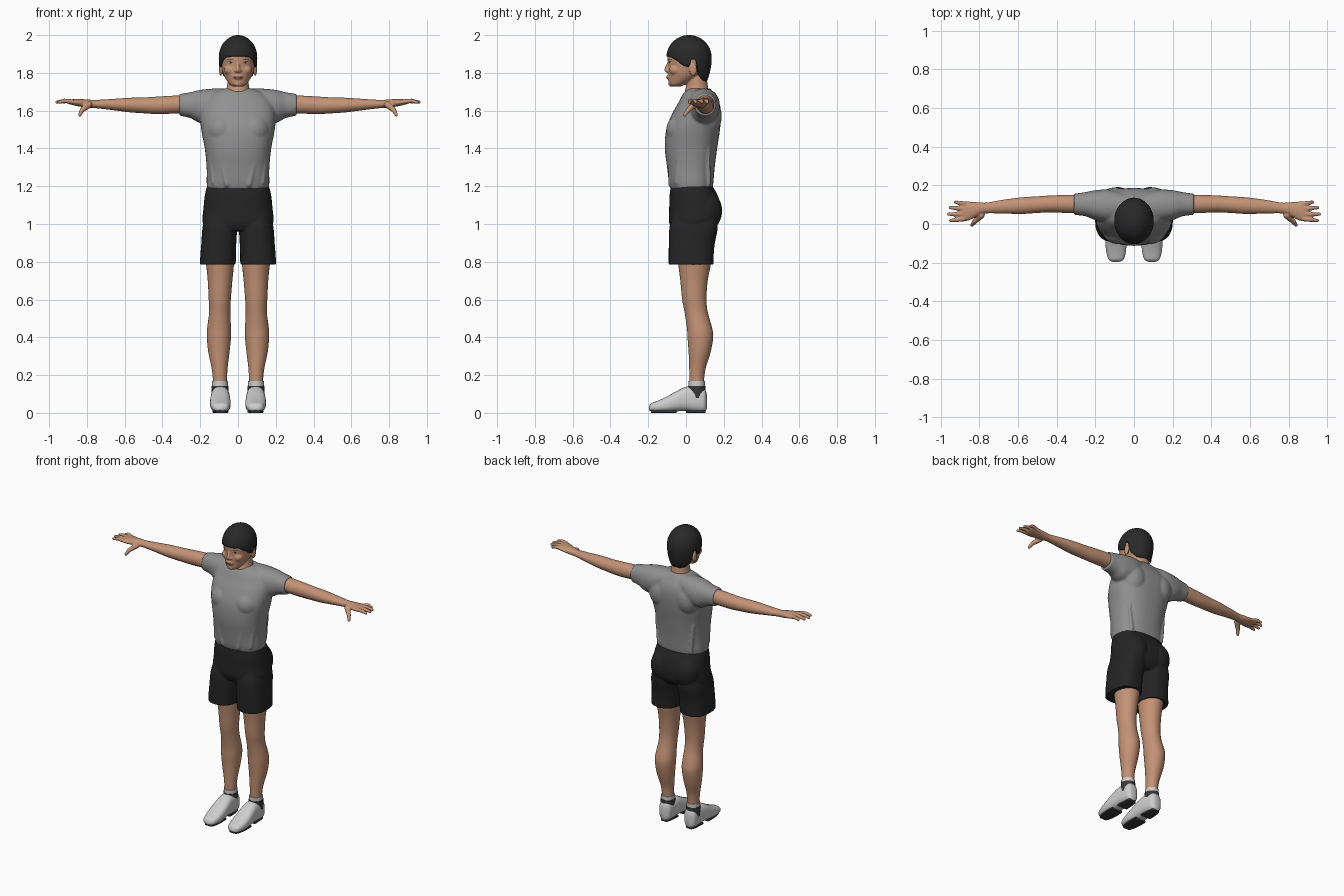
import bpy, bmesh, math
from mathutils import Matrix, Vector

if "Cube" in bpy.data.objects:
    bpy.data.objects.remove(bpy.data.objects["Cube"])


def material(name, r, g, b):
    m = bpy.data.materials.new(name)
    m.use_nodes = True
    m.diffuse_color = (r, g, b, 1)
    node = m.node_tree.nodes["Principled BSDF"]
    node.inputs["Base Color"].default_value = (r, g, b, 1)
    node.inputs["Roughness"].default_value = 0.8
    return m


skin = material("skin", .55, .29, .18)
hair_black = material("hair black", .022, .022, .022)
shirt_grey = material("shirt grey", .28, .28, .28)
shorts_black = material("shorts black", .018, .018, .018)
shoe_white = material("shoe white", .62, .62, .62)
sole_dark = material("sole dark", .04, .04, .04)
eye_white = material("eye white", .6, .48, .42)
lip_red = material("lip red", .38, .15, .1)


def smooth_rings(rings, steps=4):
    """Catmull-Rom interpolation between cross-sections."""
    out = []
    for i in range(len(rings) - 1):
        a, b, c, d = (rings[max(0, min(len(rings) - 1, i + k))] for k in (-1, 0, 1, 2))
        for s in range(steps):
            t = s / steps
            out.append([q + t / 2 * (r - p + t * (2 * p - 5 * q + 4 * r - w + t * (3 * (q - r) + w - p)))
                        for p, q, r, w in zip(a, b, c, d)])
    return out + [rings[-1]]


def loft(bm, rings, axis="z", power=2.0, n=32):
    """Skin rounded sections; each ring is position, then low and high limits of the two other axes."""
    loops = []
    for t, u0, u1, v0, v1 in smooth_rings(rings):
        loop = []
        for k in range(n):
            c, s = math.cos(math.tau * k / n), math.sin(math.tau * k / n)
            u = (u0 + u1) / 2 + (u1 - u0) / 2 * math.copysign(abs(c) ** (2 / power), c)
            v = (v0 + v1) / 2 + (v1 - v0) / 2 * math.copysign(abs(s) ** (2 / power), s)
            loop.append(bm.verts.new({"x": (t, u, v), "y": (u, t, v), "z": (u, v, t)}[axis]))
        loops.append(loop)
    for a, b in zip(loops, loops[1:]):
        for k in range(n):
            j = (k + 1) % n
            bm.faces.new((a[k], a[j], b[j], b[k]))
    bm.faces.new(loops[0])
    bm.faces.new(loops[-1])


def centred(rings):
    return [(z, -w, w, y0, y1) for z, w, y0, y1 in rings]


def blob(bm, centre, size):
    m = Matrix.Translation(centre) @ Matrix.Diagonal((*size, 1))
    bmesh.ops.create_uvsphere(bm, u_segments=20, v_segments=12, radius=1, matrix=m)


def limb(bm, a, b, ra, rb):
    a, b = Vector(a), Vector(b)
    turn = (b - a).to_track_quat("Z", "Y").to_matrix().to_4x4()
    bmesh.ops.create_cone(bm, cap_ends=True, segments=16, radius1=ra, radius2=rb, depth=(b - a).length,
                          matrix=Matrix.Translation((a + b) / 2) @ turn)
    blob(bm, a, (ra,) * 3)
    blob(bm, b, (rb,) * 3)


def mirror(bm):
    copy = bmesh.ops.duplicate(bm, geom=bm.verts[:] + bm.edges[:] + bm.faces[:])["geom"]
    bmesh.ops.scale(bm, vec=(-1, 1, 1), verts=[g for g in copy if isinstance(g, bmesh.types.BMVert)])


def finish(name, bm, mat, voxel=0, relax=4):
    bmesh.ops.recalc_face_normals(bm, faces=bm.faces[:])
    mesh = bpy.data.meshes.new(name)
    bm.to_mesh(mesh)
    bm.free()
    mesh.materials.append(mat)
    mesh.polygons.foreach_set("use_smooth", [True] * len(mesh.polygons))
    mesh.set_sharp_from_angle(angle=math.radians(50))
    ob = bpy.data.objects.new(name, mesh)
    bpy.context.collection.objects.link(ob)
    if voxel:  # blend overlapping volumes into one skin
        mod = ob.modifiers.new("blend", "REMESH")
        mod.mode, mod.voxel_size, mod.use_smooth_shade = "VOXEL", voxel, True
        mod = ob.modifiers.new("relax", "SMOOTH")
        mod.factor, mod.iterations = .5, relax
    return ob


# Shirt: sleeves, chest and shoulder blades, then the trunk
bm = bmesh.new()
loft(bm, [(.06, .03, .16, 1.58, 1.718), (.13, .01, .178, 1.54, 1.717), (.2, .02, .175, 1.535, 1.71),
          (.25, .04, .165, 1.56, 1.698), (.3, .046, .158, 1.572, 1.69), (.31, .046, .158, 1.574, 1.688)], "x", 2.2)
blob(bm, (.085, -.02, 1.5), (.085, .085, .085))
blob(bm, (.1, .12, 1.57), (.08, .07, .1))
limb(bm, (.06, -.083, 1.21), (.1, -.084, 1.4), .012, .008)
limb(bm, (.13, -.05, 1.22), (.15, -.04, 1.36), .012, .008)
limb(bm, (.12, .12, 1.21), (.14, .12, 1.4), .012, .008)
mirror(bm)
loft(bm, centred([(1.183, .163, -.08, .14), (1.22, .166, -.09, .145), (1.3, .166, -.1, .152), (1.4, .176, -.112, .165),
                  (1.5, .195, -.105, .18), (1.58, .2, -.075, .186), (1.64, .185, -.042, .177),
                  (1.69, .14, -.015, .15), (1.718, .075, .015, .128)]), power=2.4, n=48)
finish("shirt", bm, shirt_grey, .007, 4)

# Shorts: legs and seat, then the hip block
bm = bmesh.new()
loft(bm, [(1.05, .02, .17, -.07, .16), (.98, .006, .188, -.088, .168), (.9, .009, .194, -.091, .153),
          (.84, .011, .199, -.092, .147), (.785, .012, .202, -.092, .145)], power=2.5)
blob(bm, (.085, .1, 1.07), (.09, .092, .11))
mirror(bm)
loft(bm, centred([(1.205, .163, -.08, .138), (1.15, .176, -.087, .168), (1.08, .183, -.089, .185),
                  (1.01, .188, -.09, .176), (.965, .16, -.07, .14)]), power=2.4, n=48)
finish("shorts", bm, shorts_black, .006, 3)

# Arms with hands
bm = bmesh.new()
loft(bm, [(.25, .058, .15, 1.59, 1.682), (.33, .056, .151, 1.585, 1.68), (.42, .06, .148, 1.582, 1.675),
          (.5, .057, .143, 1.586, 1.67), (.58, .052, .138, 1.592, 1.668), (.68, .054, .125, 1.605, 1.661),
          (.76, .055, .111, 1.614, 1.657), (.8, .045, .112, 1.616, 1.66), (.85, .02, .116, 1.624, 1.661),
          (.885, .014, .117, 1.632, 1.66), (.9, .025, .11, 1.638, 1.656)], "x")
for root, tip, reach in ((.105, .113, .924), (.078, .085, .95), (.05, .051, .959), (.026, .018, .949)):
    middle = ((.88 + reach) / 2, (root + tip) / 2, 1.652)
    limb(bm, (.88, root, 1.648), middle, .0125, .0115)
    limb(bm, middle, (reach, tip, 1.645), .0115, .0085)
limb(bm, (.79, .045, 1.632), (.825, .012, 1.603), .018, .013)
limb(bm, (.825, .012, 1.603), (.838, -.006, 1.578), .013, .009)
mirror(bm)
finish("arms", bm, skin, .0042, 2)

# Legs
bm = bmesh.new()
loft(bm, [(.84, .02, .175, -.045, .135), (.78, .022, .168, -.04, .13), (.7, .03, .16, -.03, .115),
          (.6, .038, .155, -.02, .108), (.53, .041, .153, -.007, .116), (.45, .037, .163, .005, .138),
          (.4, .037, .165, .008, .144), (.32, .045, .157, .014, .13), (.24, .055, .14, .017, .105),
          (.18, .058, .133, .018, .096), (.14, .058, .133, .018, .096)])
mirror(bm)
finish("legs", bm, skin)

# Socks and the dark shoe lining
for name, top, grow, mat in (("socks", .168, .004, shoe_white), ("shoe_lining", .143, .007, sole_dark)):
    bm = bmesh.new()
    loft(bm, [(z, .058 - grow, .133 + grow, .018 - grow, .096 + grow) for z in (.08, top)])
    mirror(bm)
    finish(name, bm, mat)

# Shoes, with separate ball and heel treads underneath
shoe = [(-.197, .08, .108, .015, .032), (-.185, .055, .13, .009, .05), (-.15, .043, .142, .005, .064),
        (-.1, .039, .148, .004, .087), (-.05, .041, .147, .008, .115), (0, .044, .143, .01, .138),
        (.05, .047, .14, .004, .138), (.09, .053, .136, .004, .132), (.103, .062, .127, .008, .12),
        (.11, .075, .115, .02, .1)]
bm = bmesh.new()
loft(bm, shoe, "y", 2.6)
mirror(bm)
finish("shoes", bm, shoe_white)
for name, part in (("ball_treads", shoe[1:5]), ("heel_treads", shoe[5:9])):
    bm = bmesh.new()
    loft(bm, [(y, a + .012, b - .012, 0, .014) for y, a, b, _, _ in part], "y", 6)
    mirror(bm)
    finish(name, bm, sole_dark)

# Head: ears and cheeks, then skull, neck, nose and lips
bm = bmesh.new()
blob(bm, (.091, .038, 1.818), (.01, .02, .034))
blob(bm, (.04, -.055, 1.815), (.034, .034, .03))
mirror(bm)
loft(bm, centred([(1.727, .026, -.075, -.03), (1.74, .045, -.09, .0), (1.77, .066, -.094, .06), (1.8, .08, -.096, .1),
                  (1.84, .088, -.094, .118), (1.88, .092, -.098, .124), (1.92, .088, -.088, .118),
                  (1.96, .068, -.058, .09), (1.985, .02, .0, .04)]))
loft(bm, centred([(1.66, .07, .0, .118), (1.7, .066, -.006, .12), (1.73, .058, .0, .116),
                  (1.77, .055, .004, .11), (1.82, .05, .01, .1)]))
limb(bm, (0, -.09, 1.855), (0, -.104, 1.818), .008, .011)
blob(bm, (0, -.098, 1.812), (.02, .014, .011))
blob(bm, (0, -.09, 1.777), (.026, .014, .013))
blob(bm, (0, -.08, 1.742), (.022, .014, .014))
head = finish("head", bm, skin, .0042, 3)

# Hair cap: rows run from the crown to a hairline that varies around the head
hairline = [(0, 1.888), (38, 1.885), (60, 1.862), (75, 1.838), (90, 1.83), (96, 1.87), (108, 1.87),
            (118, 1.79), (140, 1.76), (180, 1.75)]


def hair_edge(angle):
    for (a, za), (b, zb) in zip(hairline, hairline[1:]):
        if angle <= b:
            return za + (zb - za) * (angle - a) / (b - a)
    return hairline[-1][1]


bm = bmesh.new()
crown = bm.verts.new((0, .016, 2))
columns, rows = 90, 20
strands = []
for c in range(columns):
    angle = math.tau * c / columns
    low = hair_edge(math.degrees(min(angle, math.tau - angle)))
    strand = [crown]
    for r in range(1, rows + 1):
        z = 2 - (2 - low) * (r / rows) ** 2
        h = (z - 1.88) / .12
        radius = math.sqrt(1 - h * h) if h > 0 else 1 - .19 * h * h
        strand.append(bm.verts.new((.102 * radius * math.sin(angle), .016 - .12 * radius * math.cos(angle), z)))
    strands.append(strand)
for c in range(columns):
    a, b = strands[c], strands[(c + 1) % columns]
    bm.faces.new((crown, a[1], b[1]))
    for r in range(1, rows):
        bm.faces.new((a[r], a[r + 1], b[r + 1], b[r]))
hair = finish("hair", bm, hair_black)
solid = hair.modifiers.new("thickness", "SOLIDIFY")
solid.thickness, solid.offset = .015, -1

# Face plates laid onto the head
bpy.context.view_layer.update()
depsgraph = bpy.context.evaluated_depsgraph_get()


def face_plate(name, mat, x, z, w, h, lift, tilt=0):
    face = head.evaluated_get(depsgraph)
    bm = bmesh.new()
    for side in ((1, -1) if x else (1,)):
        m = Matrix.Translation((side * x, 0, z)) @ Matrix.Rotation(-side * tilt, 4, "Y")
        m = m @ Matrix.Diagonal((w, 1, h, 1)) @ Matrix.Rotation(math.pi / 2, 4, "X")
        bmesh.ops.create_circle(bm, cap_ends=True, cap_tris=True, segments=20, radius=1, matrix=m)
    for v in bm.verts:
        hit, spot, _, _ = face.ray_cast(Vector((v.co.x, -1, v.co.z)), Vector((0, 1, 0)))
        v.co.y = (spot.y if hit else -.08) - lift
    finish(name, bm, mat)


face_plate("eyes", eye_white, .04, 1.853, .014, .0045, .0015, .08)
face_plate("irises", hair_black, .04, 1.853, .005, .0042, .0025)
face_plate("eyelids", hair_black, .04, 1.858, .015, .0015, .003, .08)
face_plate("eyebrows", hair_black, .042, 1.872, .018, .0022, .002, .06)
face_plate("lips", lip_red, 0, 1.777, .024, .0065, .0015)
face_plate("mouth_line", hair_black, 0, 1.777, .022, .001, .0025)
